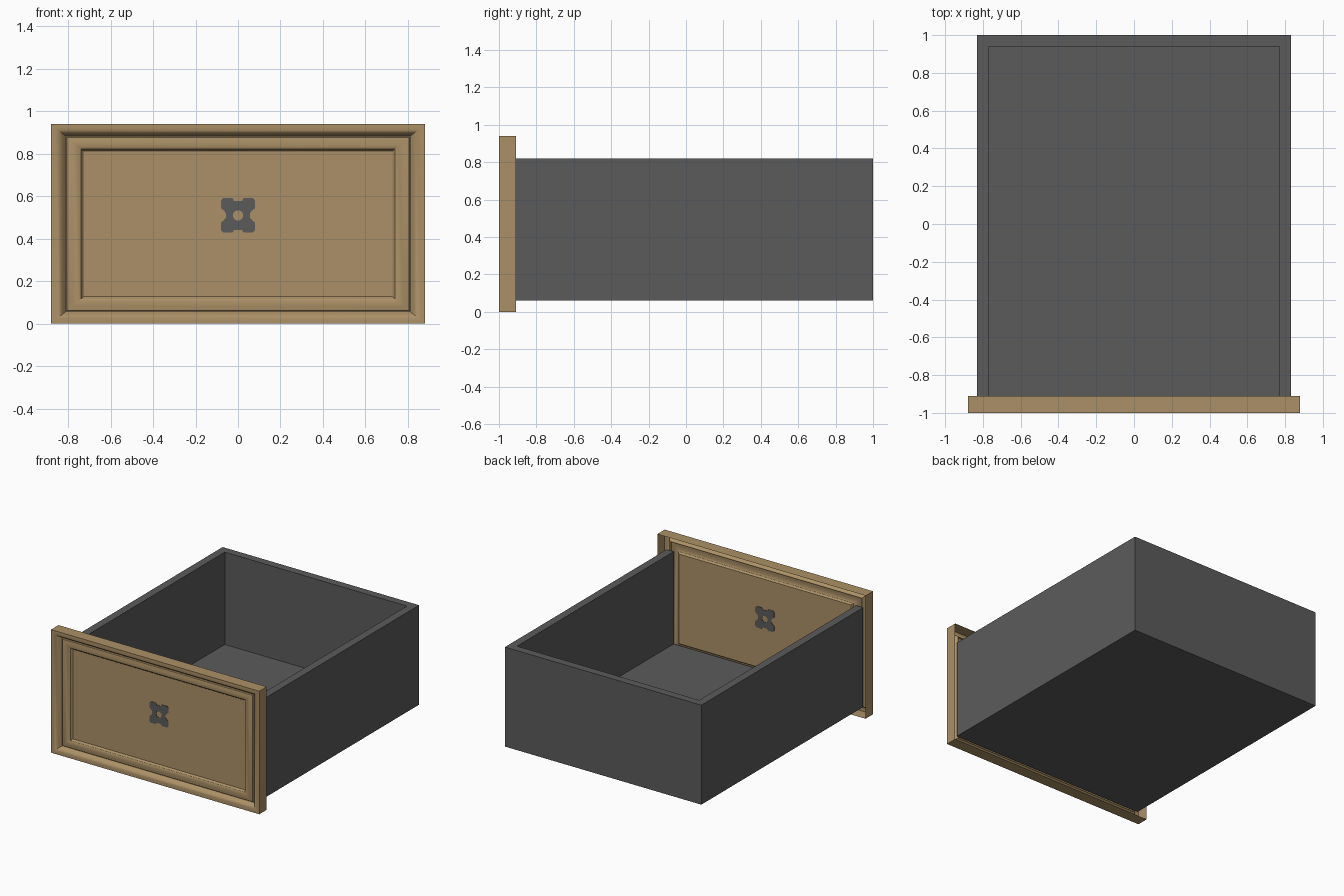
import bpy, bmesh, math

if "Cube" in bpy.data.objects:
    bpy.data.objects.remove(bpy.data.objects["Cube"])


def material(name, rgb):
    m = bpy.data.materials.new(name)
    m.diffuse_color = (*rgb, 1)
    m.use_nodes = True
    m.node_tree.nodes["Principled BSDF"].inputs["Base Color"].default_value = m.diffuse_color
    return m


WOOD = material("tan wood", (0.41, 0.28, 0.135))
GREY = material("dark grey", (0.105, 0.105, 0.105))


def finish(bm, name, mat, smooth=False, recalc=True):
    if recalc:
        bmesh.ops.recalc_face_normals(bm, faces=bm.faces)
    me = bpy.data.meshes.new(name)
    bm.to_mesh(me)
    bm.free()
    ob = bpy.data.objects.new(name, me)
    bpy.context.collection.objects.link(ob)
    me.materials.append(mat)
    if smooth:
        bpy.ops.object.select_all(action='DESELECT')
        ob.select_set(True)
        bpy.context.view_layer.objects.active = ob
        bpy.ops.object.shade_smooth_by_angle(angle=math.radians(28))
    return ob


def prism(name, outline, z0, z1, mat):
    """Extrude an xy outline upward."""
    bm = bmesh.new()
    face = bm.faces.new([bm.verts.new((x, y, z0)) for x, y in outline])
    top = bmesh.ops.extrude_face_region(bm, geom=[face])["geom"]
    verts = [v for v in top if isinstance(v, bmesh.types.BMVert)]
    bmesh.ops.translate(bm, verts=verts, vec=(0, 0, z1 - z0))
    return finish(bm, name, mat)


# drawer walls: U shape open towards the front panel, plus the floor
F, W, I = -0.952, 0.83, 0.77
prism("drawer_walls", [(-W, F), (-W, 1), (W, 1), (W, F), (I, F), (I, 0.94), (-I, 0.94), (-I, F)],
      0.06, 0.82, GREY)
prism("drawer_floor", [(-I, F), (I, F), (I, 0.94), (-I, 0.94)], 0.06, 0.115, GREY)

# front panel: hollow-backed moulding, nested rectangles of (inset, y)
PROFILE = [(0, -0.91), (0, -1), (0.02, -1), (0.035, -0.997), (0.05, -0.986),
           (0.061, -0.970), (0.068, -0.962), (0.072, -0.962), (0.076, -0.971),
           (0.1, -0.977), (0.125, -0.975), (0.142, -0.967), (0.148, -0.957), (0.154, -0.953)]
HX, HZ, CZ, ZS = 0.88, 0.47, 0.47, 0.83
bm = bmesh.new()
loops = []
for d, y in PROFILE:
    x, z = HX - d, HZ - d * ZS
    loops.append([bm.verts.new((sx * x, y, CZ + sz * z))
                  for sx, sz in ((-1, -1), (1, -1), (1, 1), (-1, 1))])
for a, b in zip(loops, loops[1:]):
    for i in range(4):
        j = (i + 1) % 4
        bm.faces.new((a[i], a[j], b[j], b[i]))
bm.faces.new(loops[-1])
finish(bm, "drawer_front", WOOD, smooth=True, recalc=False)

# flower plate with a centre hole, flush through the panel (seen on both sides)
QUAD = [(0.056, 0.010), (0.070, 0.026), (0.080, 0.034), (0.080, 0.070), (0.070, 0.081),
        (0.026, 0.081), (0.018, 0.068)]
outline = (QUAD + [(-x, z) for x, z in reversed(QUAD)]
           + [(-x, -z) for x, z in QUAD] + [(x, -z) for x, z in reversed(QUAD)])
bm = bmesh.new()
rings = []
for y in (-0.956, -0.950):
    outer = [bm.verts.new((x, y, 0.51 + z)) for x, z in outline]
    inner = []
    for x, z in outline:
        r = 0.024 / math.hypot(x, z)
        inner.append(bm.verts.new((x * r, y, 0.51 + z * r)))
    rings.append((outer, inner))
(o0, i0), (o1, i1) = rings
for k in range(len(outline)):
    n = (k + 1) % len(outline)
    for a, b in ((o0, i0), (i0, i1), (i1, o1), (o1, o0)):
        bm.faces.new((a[k], a[n], b[n], b[k]))
finish(bm, "flower_plate", GREY)
